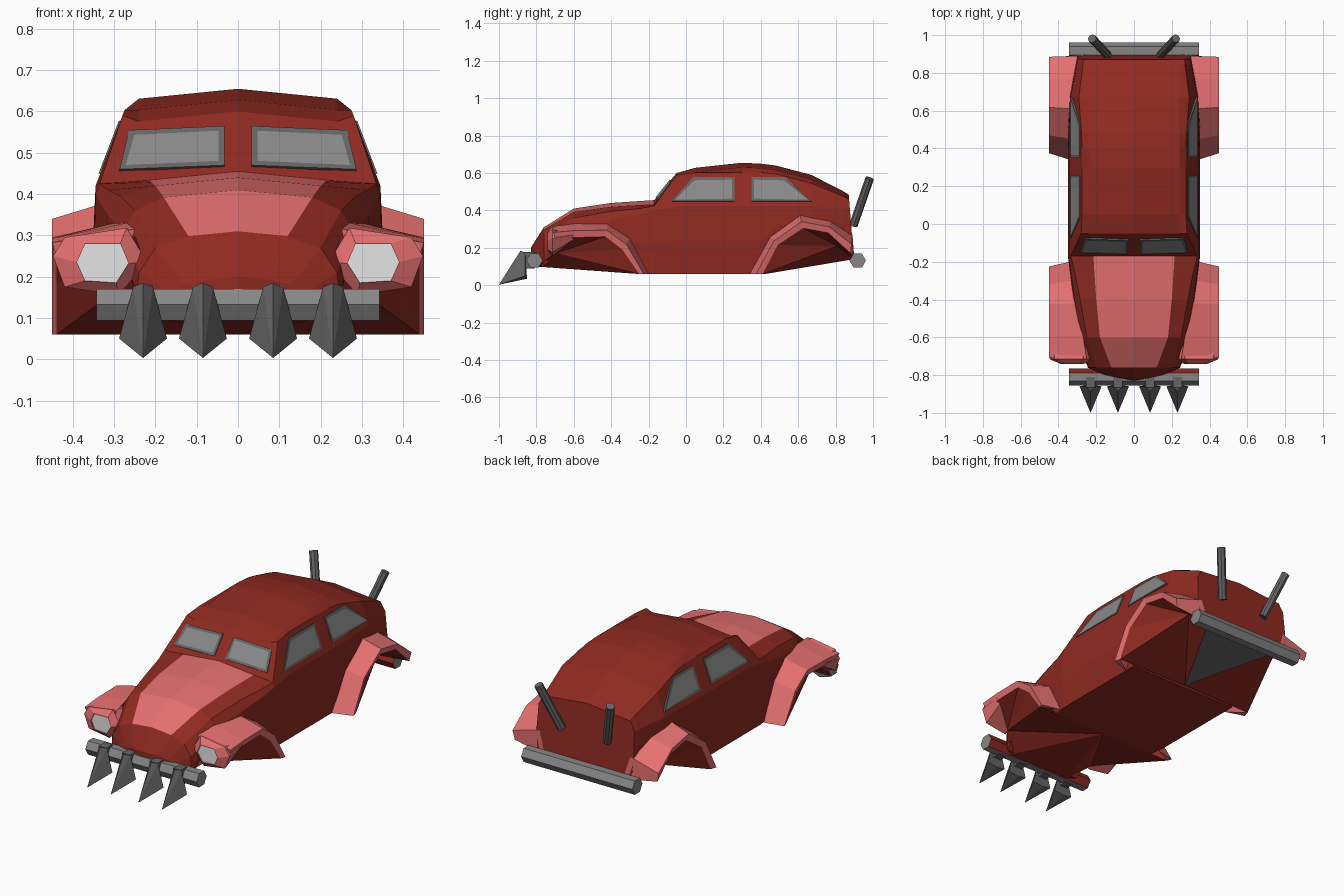
import bpy, bmesh, math
from mathutils import Vector

if "Cube" in bpy.data.objects:
    bpy.data.objects.remove(bpy.data.objects["Cube"])


def material(name, r, g, b):
    m = bpy.data.materials.new(name)
    m.use_nodes = True
    m.diffuse_color = (r, g, b, 1)
    m.node_tree.nodes["Principled BSDF"].inputs["Base Color"].default_value = (r, g, b, 1)
    m.node_tree.nodes["Principled BSDF"].inputs["Roughness"].default_value = 0.8
    return m


RED = material("body red", 0.275, 0.023, 0.015)
PINK = material("panel pink", 0.78, 0.16, 0.16)
DARK = material("dark metal", 0.13, 0.13, 0.13)
GLASS = material("window grey", 0.25, 0.25, 0.25)
STEEL = material("bumper steel", 0.24, 0.24, 0.24)
LAMP = material("lamp white", 0.78, 0.78, 0.78)


def finish(name, bm, mats, mirror=False, rule=None):
    bmesh.ops.remove_doubles(bm, verts=bm.verts, dist=0.0005)
    bmesh.ops.recalc_face_normals(bm, faces=bm.faces)
    bm.normal_update()
    if rule:
        for f in bm.faces:
            f.material_index = int(rule(f.normal))
    mesh = bpy.data.meshes.new(name)
    bm.to_mesh(mesh)
    bm.free()
    for m in mats:
        mesh.materials.append(m)
    ob = bpy.data.objects.new(name, mesh)
    bpy.context.collection.objects.link(ob)
    if mirror:
        mod = ob.modifiers.new("mirror", "MIRROR")
        mod.merge_threshold = 0.0005


def face(bm, points, mat=0):
    f = bm.faces.new([bm.verts.new(p) for p in points])
    f.material_index = mat
    return f


def loft(bm, rings, closed=False, rule=lambda i, j: 0):
    n = len(rings[0])
    for i in range(len(rings) - 1):
        for j in range(n if closed else n - 1):
            k = (j + 1) % n
            face(bm, (rings[i][j], rings[i][k], rings[i + 1][k], rings[i + 1][j]), rule(i, j))


# Body shell: y, crown z, crown edge x, shoulder x z, belt x z, sill z
SECTIONS = [
    (-.83, .20, .08, .13, .18, .16, .16, .10),
    (-.76, .31, .12, .20, .27, .24, .21, .10),
    (-.60, .41, .18, .25, .36, .28, .31, .26),
    (-.40, .44, .20, .285, .395, .315, .35, .25),
    (-.25, .45, .21, .315, .41, .335, .38, .06),
    (-.17, .455, .215, .335, .425, .345, .40, .06),
    (-.05, .60, .24, .28, .59, .345, .42, .06),
    (.05, .628, .24, .275, .603, .345, .42, .06),
    (.30, .655, .24, .275, .603, .345, .42, .06),
    (.40, .65, .24, .275, .603, .345, .42, .06),
    (.48, .64, .24, .278, .595, .345, .42, .20),
    (.67, .59, .24, .292, .545, .335, .42, .28),
    (.84, .503, .24, .27, .475, .302, .41, .25),
    (.87, .485, .24, .268, .46, .295, .41, .14),
]


def section(y, z0, x1, x2, z2, x3, z3, sill):
    pts = [(0, z0), (x1, z0 - .1 * x1), (x2, z2), (x3, z3),
           (x3 + .005, (z3 + sill) / 2), (x3 - .005, sill), (0, sill)]
    rake = .08 if y > .8 else 0
    sweep = .2 if y < -.8 else 0
    return [Vector((x, y + rake * (z0 - z) + sweep * x, z)) for x, z in pts]


bm = bmesh.new()
rings = [section(*s) for s in SECTIONS]
loft(bm, rings, rule=lambda i, j: 1 if j == 0 and 1 <= i <= 4 else 0)
face(bm, rings[0])
face(bm, rings[-1])
finish("body_shell", bm, [RED, PINK], True)


# Fenders with wheel wells: rows hold outer y z, lip y z, inner x
def fender(name, rows, apex, corner, centre, end, centre_mat):
    bm = bmesh.new()
    rings = []
    for yo, zo, yi, zi, xin in rows:
        rings.append([Vector((xin, yo, zo)), Vector((.45, (yo + yi) / 2, (zo + zi) / 2)),
                      Vector((.44, yi, zi))])
    loft(bm, rings)
    face(bm, rings[0])
    face(bm, rings[-1] + [end])
    for a, b in zip(rings, rings[1:]):
        face(bm, (a[2], b[2], apex), 1)
    if end == corner:
        face(bm, (rings[-1][2], corner, apex), 1)
    face(bm, (centre, rings[0][2], apex), 1)
    face(bm, (centre, apex, corner), 1)
    face(bm, (centre, corner, (0, corner.y, corner.z)), centre_mat)
    finish(name, bm, [PINK, RED, DARK], True)


front_apex = Vector((.29, -.70, .17))
fender("front_fenders", [
    (-.20, .06, -.25, .06, .34), (-.30, .25, -.34, .19, .33), (-.42, .33, -.43, .26, .30),
    (-.59, .33, -.60, .255, .27), (-.715, .315, -.70, .25, .25)],
    front_apex, Vector((.20, -.80, .10)), Vector((0, -.25, .06)), front_apex, 1)
rear_corner = Vector((.24, .90, .14))
fender("rear_fenders", [
    (.34, .06, .41, .06, .34), (.45, .26, .49, .215, .34), (.61, .375, .625, .305, .335),
    (.77, .345, .76, .28, .31), (.89, .27, .88, .17, .28)],
    Vector((.30, .81, .21)), rear_corner, Vector((0, .42, .06)), rear_corner, 2)

# Headlamp pods
HEX = [(.27, .318), (.42, .295), (.448, .25), (.42, .175), (.29, .155), (.22, .235)]
LENS = [(.285, .28), (.37, .28), (.39, .235), (.37, .19), (.295, .185), (.265, .232)]
bm = bmesh.new()
pod = [[Vector((x, -.60, .265 + (z - .24) * .3)) for x, z in HEX],
       [Vector((x, -.715, z)) for x, z in HEX],
       [Vector((x, -.74, z)) for x, z in LENS],
       [Vector((x, -.732, z)) for x, z in LENS]]
loft(bm, pod, True)
face(bm, pod[0])
face(bm, pod[-1], 1)
finish("headlamp_pods", bm, [PINK, LAMP], True)


# Windows: framed plates with an inset pane
def window(name, corners, place, outward):
    bm = bmesh.new()
    pane = face(bm, [place(a, z) for a, z in corners])
    pane.normal_update()
    bmesh.ops.inset_individual(bm, faces=[pane], thickness=.02)
    rim = [e for e in bm.edges if e.is_boundary]
    skirt = bmesh.ops.extrude_edge_only(bm, edges=rim)["geom"]
    bmesh.ops.translate(bm, vec=-.009 * Vector(outward),
                        verts=[v for v in skirt if isinstance(v, bmesh.types.BMVert)])
    for f in bm.faces:
        f.material_index = int(f == pane)
    finish(name, bm, [DARK, GLASS], True)


def on_side(y, z):
    return Vector((.349 - (z - .42) * .07 / .183, y, z))


def on_windscreen(x, z):
    return Vector((x, -.175 + .8 * (z - .457 + .08 * x), z))


window("front_side_windows", [(-.075, .45), (.26, .45), (.26, .578), (.037, .578)],
       on_side, (1, 0, .3))
window("rear_side_windows", [(.35, .45), (.67, .45), (.53, .578), (.35, .578)],
       on_side, (1, 0, .3))
window("windscreen_panes", [(.033, .47), (.287, .46), (.264, .555), (.033, .565)],
       on_windscreen, (0, -.8, .6))


# Tubes between two points
def tube(name, a, b, radius, sides, mats, mirror=False, rule=None):
    a, b = Vector(a), Vector(b)
    axis = (b - a).normalized()
    u = axis.cross(Vector((0, 0, 1))).normalized()
    v = axis.cross(u)
    rings = [[p + radius * (math.cos(t) * u + math.sin(t) * v)
              for t in (math.tau * k / sides for k in range(sides))] for p in (a, b)]
    bm = bmesh.new()
    loft(bm, rings, True)
    face(bm, rings[0])
    face(bm, rings[1])
    finish(name, bm, mats, mirror, rule)


# Bumpers, painted on the side towards the body
tube("front_bumper", (-.343, -.81, .132), (.343, -.81, .132), .044, 6, [STEEL, RED],
     rule=lambda n: n.y > .5)
tube("rear_bumper", (-.343, .918, .132), (.343, .918, .132), .044, 6, [STEEL, RED],
     rule=lambda n: n.y < -.5)
tube("exhaust_pipes", (.14, .895, .32), (.222, .982, .572), .023, 8, [DARK], True)

# Ram spikes with short mounting stems
bm = bmesh.new()
for cx in (.085, .23):
    tip = Vector((cx, -1, .003))
    base = [Vector((cx + x, y, z)) for x, y, z in
            ((0, -.885, .185), (.024, -.86, .175), (.058, -.86, .05),
             (0, -.85, .035), (-.058, -.86, .05), (-.024, -.86, .175))]
    face(bm, base)
    for k in range(6):
        face(bm, (base[k], base[(k + 1) % 6], tip))
    stem = [[Vector((cx + x, y, z)) for x, z in
             ((-.024, .09), (.024, .09), (.024, .178), (-.024, .178))] for y in (-.865, -.81)]
    loft(bm, stem, True)
    face(bm, stem[1])
finish("ram_spikes", bm, [DARK], True)
